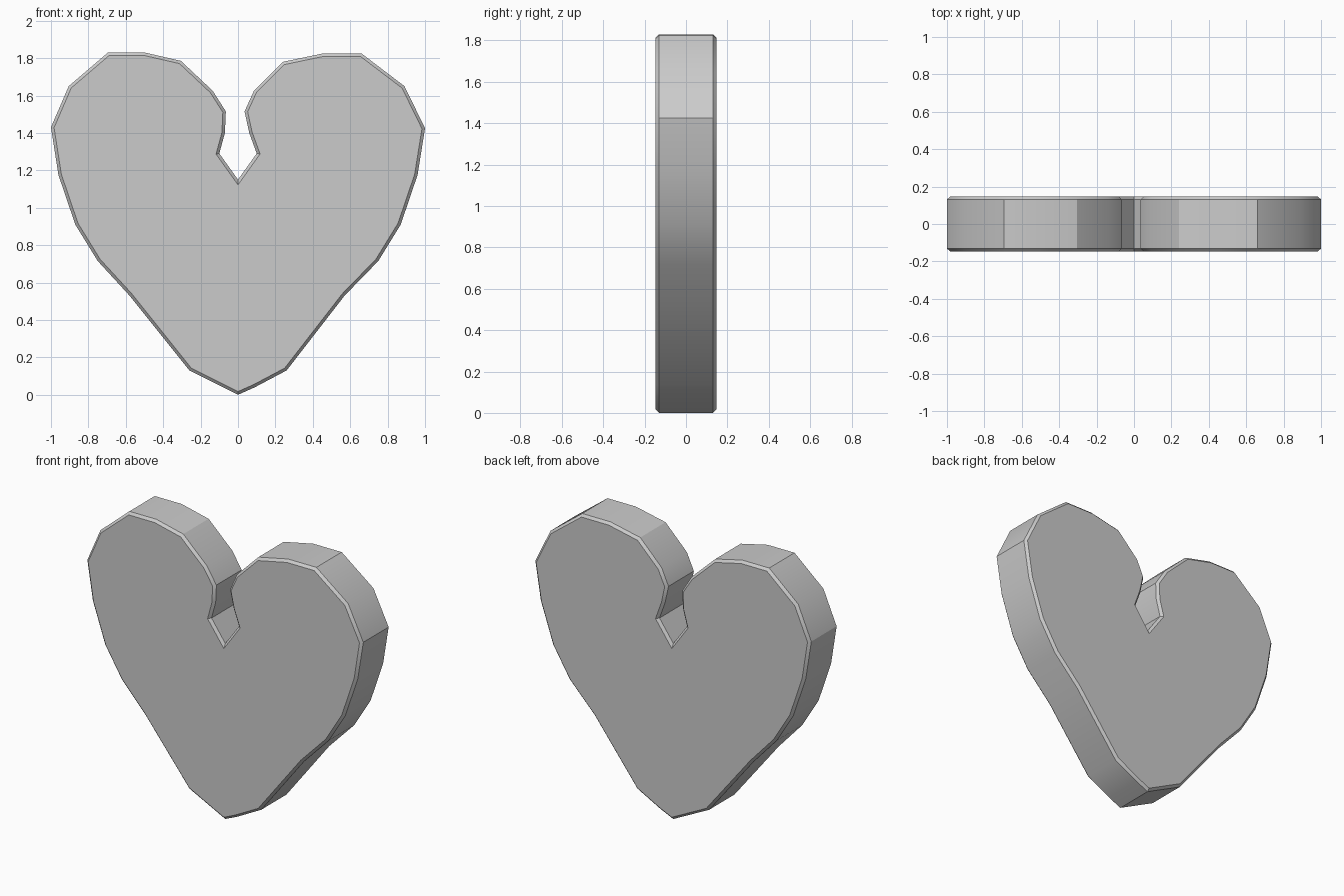
import bpy, bmesh, math

if "Cube" in bpy.data.objects:
    bpy.data.objects.remove(bpy.data.objects["Cube"])

HALF_DEPTH = 0.147
CHAMFER = 0.016

# Heart outline (x, z), from the bottom tip up the left lobe, into the notch, down the right lobe
outline = [
    (0, 0), (-0.08, 0.04), (-0.26, 0.13), (-0.58, 0.53), (-0.75, 0.715),
    (-0.87, 0.91), (-0.96, 1.175), (-1, 1.43), (-0.905, 1.65), (-0.695, 1.83),
    (-0.50, 1.83), (-0.305, 1.785), (-0.135, 1.625), (-0.065, 1.515),
    (-0.07, 1.40), (-0.10, 1.29), (0, 1.15), (0.10, 1.29), (0.06, 1.40),
    (0.035, 1.515), (0.085, 1.625), (0.24, 1.78), (0.455, 1.825),
    (0.66, 1.825), (0.89, 1.65), (1, 1.425), (0.96, 1.175), (0.87, 0.91),
    (0.75, 0.715), (0.57, 0.53), (0.26, 0.13), (0.09, 0.04),
]

# Extrude the outline into a thick slab
bm = bmesh.new()
face = bm.faces.new([bm.verts.new((x, -HALF_DEPTH, z)) for x, z in outline])
ext = bmesh.ops.extrude_face_region(bm, geom=[face], use_keep_orig=True)
for v in ext["geom"]:
    if isinstance(v, bmesh.types.BMVert):
        v.co.y = HALF_DEPTH
bmesh.ops.recalc_face_normals(bm, faces=bm.faces[:])

# Chamfer the front and back rims
rims = [e for e in bm.edges if abs(e.verts[0].co.y - e.verts[1].co.y) < 1e-5]
bmesh.ops.bevel(bm, geom=rims, offset=CHAMFER, offset_type='OFFSET',
                segments=1, profile=0.5, affect='EDGES')
bmesh.ops.recalc_face_normals(bm, faces=bm.faces[:])

mesh = bpy.data.meshes.new("heart")
bm.to_mesh(mesh)
bm.free()
heart = bpy.data.objects.new("heart", mesh)
bpy.context.collection.objects.link(heart)

# Soft shading around the rim wall, crisp chamfers
bpy.context.view_layer.objects.active = heart
heart.select_set(True)
bpy.ops.object.shade_smooth_by_angle(angle=math.radians(30))
